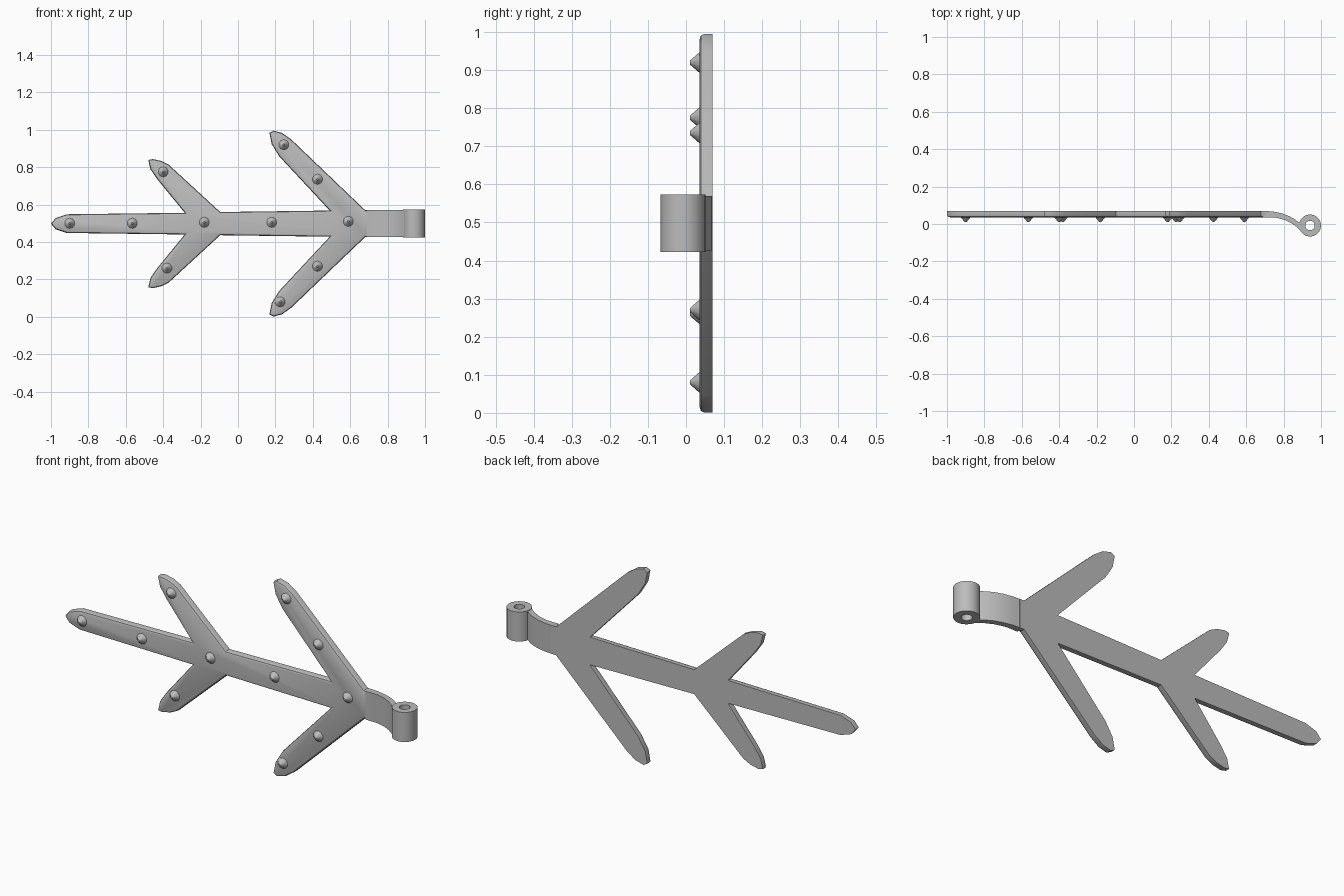
import bpy, bmesh, math
from mathutils import Matrix

cube = bpy.data.objects.get("Cube")
if cube:
    bpy.data.objects.remove(cube)

MID = 0.498      # height of the strap's centre line
BACK, FRONT = 0.07, 0.036

iron = bpy.data.materials.new("grey_iron")
iron.use_nodes = True
colour = (0.5, 0.5, 0.5, 1)
iron.diffuse_color = colour
iron.node_tree.nodes["Principled BSDF"].inputs["Base Color"].default_value = colour


def finish(bm, name, angle=35):
    bmesh.ops.recalc_face_normals(bm, faces=bm.faces)
    mesh = bpy.data.meshes.new(name)
    bm.to_mesh(mesh)
    bm.free()
    mesh.materials.append(iron)
    ob = bpy.data.objects.new(name, mesh)
    bpy.context.collection.objects.link(ob)
    bpy.ops.object.select_all(action="DESELECT")
    ob.select_set(True)
    bpy.context.view_layer.objects.active = ob
    bpy.ops.object.shade_smooth_by_angle(angle=math.radians(angle))
    return ob


def prism(points, direction):
    """Extrude a closed outline along a direction."""
    bm = bmesh.new()
    face = bm.faces.new([bm.verts.new(p) for p in points])
    new = bmesh.ops.extrude_face_region(bm, geom=[face])["geom"]
    top = [v for v in new if isinstance(v, bmesh.types.BMVert)]
    bmesh.ops.translate(bm, verts=top, vec=direction)
    return bm


# Branching plate: upper half outline, mirrored below the centre line
upper = [(-0.975, 0.03), (-0.915, 0.05), (-0.285, 0.058),
         (-0.43, 0.235), (-0.468, 0.29), (-0.48, 0.34), (-0.455, 0.345), (-0.41, 0.335),
         (-0.37, 0.315), (-0.095, 0.062), (0.49, 0.07),
         (0.22, 0.36), (0.18, 0.425), (0.168, 0.485), (0.19, 0.497), (0.235, 0.485),
         (0.285, 0.45), (0.68, 0.072), (0.705, 0.072)]
lower = [(x, -z) for x, z in reversed(upper)]
outline = [(-1.0, 0.0)] + upper + lower
bm = prism([(x, BACK, MID + z) for x, z in outline], (0, FRONT - BACK, 0))
bmesh.ops.recalc_face_normals(bm, faces=bm.faces)
rim = [e for e in bm.edges
       if all(v.co.y < FRONT + 0.001 for v in e.verts)
       and not all(v.co.x > 0.7 for v in e.verts)]
bmesh.ops.bevel(bm, geom=rim, offset=0.012, segments=2, profile=0.5,
                affect="EDGES", clamp_overlap=True)
finish(bm, "branching_plate")

# Neck curving forward from the plate into the barrel
neck_back = [(0.69, 0.07), (0.74, 0.067), (0.79, 0.057), (0.83, 0.042),
             (0.86, 0.025), (0.89, 0.002)]
neck_front = [(0.9, -0.045), (0.875, -0.02), (0.845, 0.002), (0.805, 0.022),
              (0.755, 0.035), (0.69, 0.036)]
bm = prism([(x, y, MID - 0.072) for x, y in neck_back + neck_front], (0, 0, 0.144))
finish(bm, "curved_neck", 40)

# Hollow barrel for the hinge pin
bm = bmesh.new()
rings = []
for radius, z in ((0.059, -0.075), (0.059, 0.075), (0.025, 0.075), (0.025, -0.075)):
    rings.append([bm.verts.new((0.941 + radius * math.cos(i * math.tau / 20),
                                -0.008 + radius * math.sin(i * math.tau / 20),
                                MID + z)) for i in range(20)])
for a, b in zip(rings, rings[1:] + rings[:1]):
    for i in range(20):
        j = (i + 1) % 20
        bm.faces.new((a[i], a[j], b[j], b[i]))
finish(bm, "pin_barrel")

# Pointed rivets along the strap and branches
rivets = [(-0.9, 0.5), (-0.565, 0.5), (-0.18, 0.505), (0.18, 0.505), (0.59, 0.51),
          (-0.4, 0.775), (-0.38, 0.26), (0.245, 0.92), (0.425, 0.735),
          (0.425, 0.27), (0.225, 0.08)]
bm = bmesh.new()
for x, z in rivets:
    place = Matrix.Translation((x, 0.025, z)) @ Matrix.Rotation(math.pi / 2, 4, "X")
    bmesh.ops.create_cone(bm, cap_ends=True, segments=10, radius1=0.031,
                          radius2=0.005, depth=0.03, matrix=place)
finish(bm, "rivets", 50)
